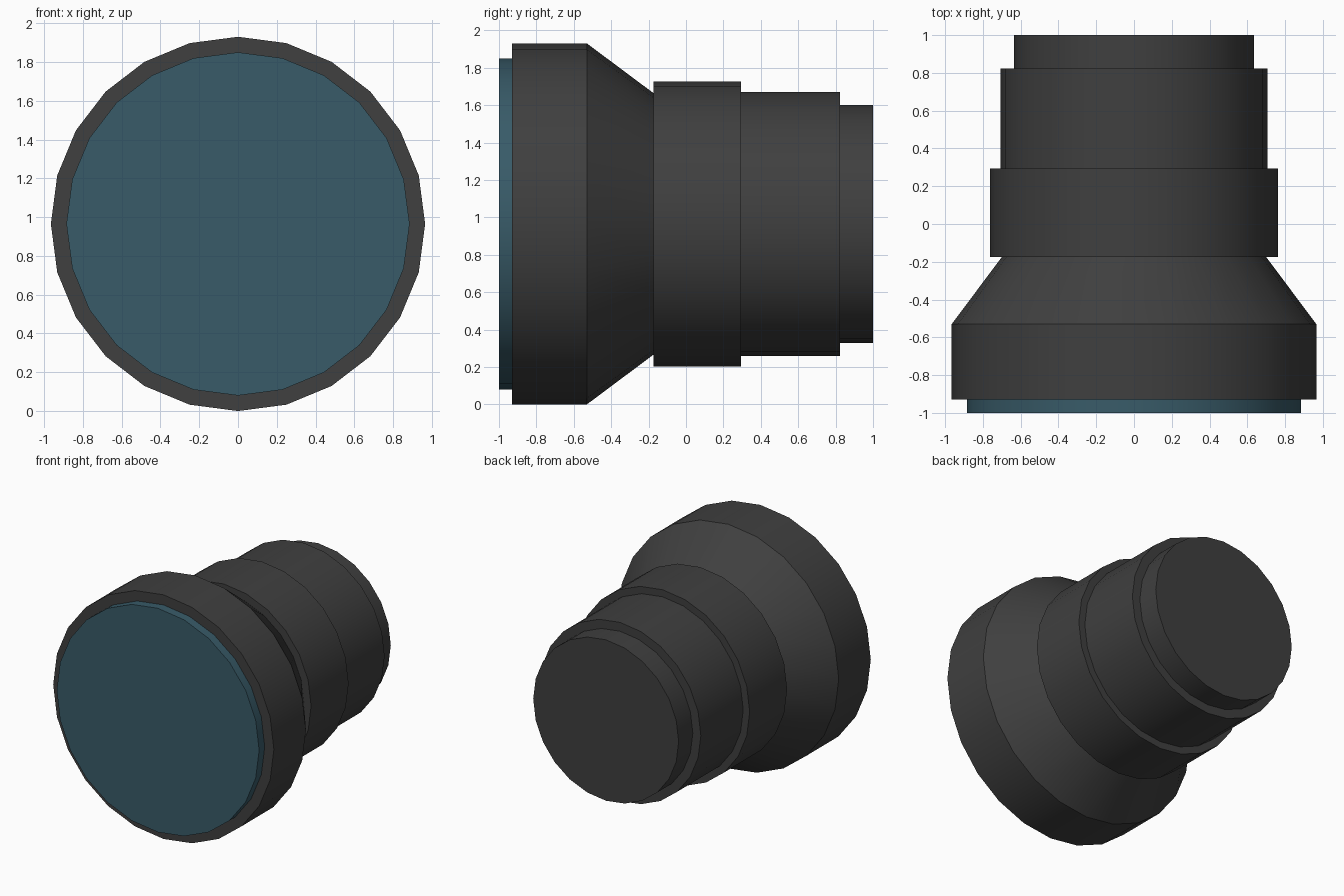
import bpy, bmesh, math

if "Cube" in bpy.data.objects:
    bpy.data.objects.remove(bpy.data.objects["Cube"])

SIDES = 24
AXIS_Z = 0.965


def material(name, color):
    m = bpy.data.materials.new(name)
    m.diffuse_color = (*color, 1)
    m.use_nodes = True
    m.node_tree.nodes["Principled BSDF"].inputs["Base Color"].default_value = m.diffuse_color
    return m


def lathe(name, profile, mat, cap_front=False, cap_back=False):
    """Turn (y, radius) points around the lens axis, which runs along y."""
    bm = bmesh.new()
    rings = []
    for y, r in profile:
        rings.append([bm.verts.new((r * math.sin(a), y, r * math.cos(a)))
                      for a in (2 * math.pi * i / SIDES for i in range(SIDES))])
    for a, b in zip(rings, rings[1:]):
        for i in range(SIDES):
            j = (i + 1) % SIDES
            bm.faces.new((a[i], b[i], b[j], a[j]))
    if cap_front:
        bm.faces.new(rings[0])
    if cap_back:
        bm.faces.new(rings[-1][::-1])
    bm.normal_update()
    # Make every face point outwards along the profile
    bmesh.ops.recalc_face_normals(bm, faces=bm.faces)
    mesh = bpy.data.meshes.new(name)
    bm.to_mesh(mesh)
    bm.free()
    mesh.materials.append(mat)
    obj = bpy.data.objects.new(name, mesh)
    obj.location.z = AXIS_Z
    bpy.context.collection.objects.link(obj)
    bpy.ops.object.select_all(action='DESELECT')
    obj.select_set(True)
    bpy.context.view_layer.objects.active = obj
    bpy.ops.object.shade_smooth_by_angle(angle=math.radians(30))
    return obj


black = material("dark_housing", (0.05, 0.05, 0.05))
blue = material("blue_glass", (0.04, 0.105, 0.14))

# Stepped housing: front hood, cone, grip ring, barrel, rear mount
lathe("lens_housing", [
    (-0.93, 0.885), (-0.93, 0.965), (-0.53, 0.965),
    (-0.175, 0.70), (-0.175, 0.762), (0.293, 0.762),
    (0.293, 0.706), (0.823, 0.706), (0.823, 0.636), (1.0, 0.636),
], black, cap_back=True)

# Front glass disc standing slightly proud of the hood
lathe("front_glass", [(-1.0, 0.885), (-0.93, 0.885)], blue, cap_front=True)
